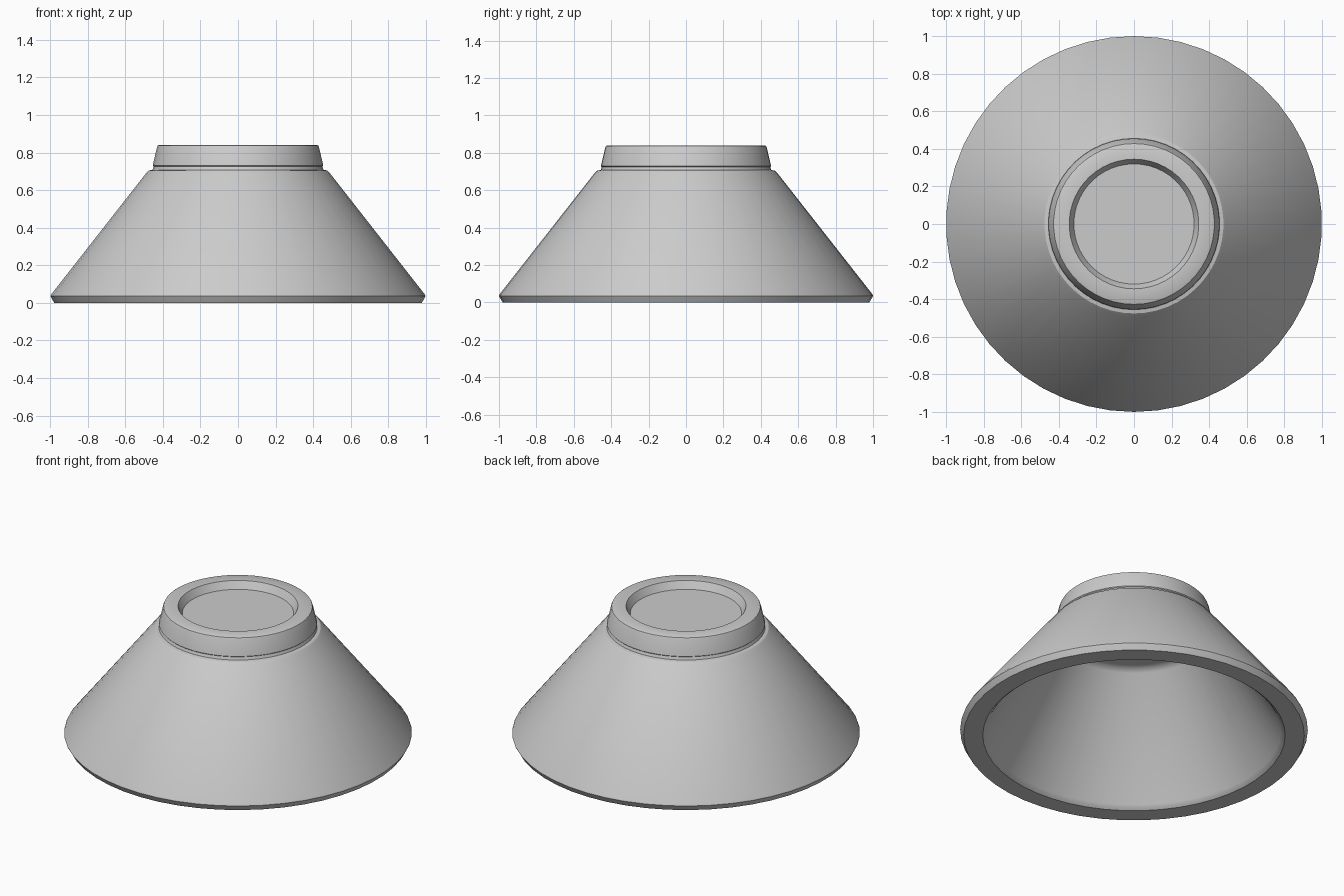
import bpy, bmesh, math

cube = bpy.data.objects.get("Cube")
if cube:
    bpy.data.objects.remove(cube, do_unlink=True)

SEGMENTS = 50


def make_material(name, color):
    mat = bpy.data.materials.new(name)
    mat.use_nodes = True
    mat.diffuse_color = color
    mat.node_tree.nodes["Principled BSDF"].inputs["Base Color"].default_value = color
    return mat


def lathe(name, profile, mat):
    """Spin a (radius, height) profile around the z axis; both ends lie on the axis."""
    bm = bmesh.new()
    verts = [bm.verts.new((0, r, z)) for r, z in profile]
    edges = [bm.edges.new(pair) for pair in zip(verts, verts[1:])]
    bmesh.ops.spin(bm, geom=verts + edges, cent=(0, 0, 0), axis=(0, 0, 1),
                   angle=math.tau, steps=SEGMENTS, use_duplicate=False)
    bmesh.ops.remove_doubles(bm, verts=bm.verts, dist=0.0005)
    bmesh.ops.recalc_face_normals(bm, faces=bm.faces)
    mesh = bpy.data.meshes.new(name)
    bm.to_mesh(mesh)
    bm.free()
    mesh.materials.append(mat)
    obj = bpy.data.objects.new(name, mesh)
    bpy.context.collection.objects.link(obj)
    bpy.ops.object.select_all(action="DESELECT")
    bpy.context.view_layer.objects.active = obj
    obj.select_set(True)
    bpy.ops.object.shade_smooth_by_angle(angle=math.radians(30))
    return obj


# Hollow interior, from the centre out to the mouth
inside = [(0, 0.7), (0.4, 0.7), (0.43, 0.695), (0.455, 0.675),
          (0.845, 0.025), (0.855, 0.012), (0.87, 0)]
# Flat rim and sloping outer wall, ending in a narrow shelf
outside = [(0.98, 0), (0.993, 0.022), (1.0, 0.035), (0.996, 0.045),
           (0.49, 0.69), (0.476, 0.704), (0.456, 0.708), (0.45, 0.725)]
# Tapered foot ring with a shallow recess
foot = [(0.455, 0.73), (0.432, 0.828), (0.428, 0.836), (0.42, 0.84),
        (0.345, 0.84), (0.32, 0.795), (0, 0.795)]

grey = make_material("plain grey", (0.6, 0.6, 0.6, 1))
lathe("bowl", inside + outside + foot, grey)
